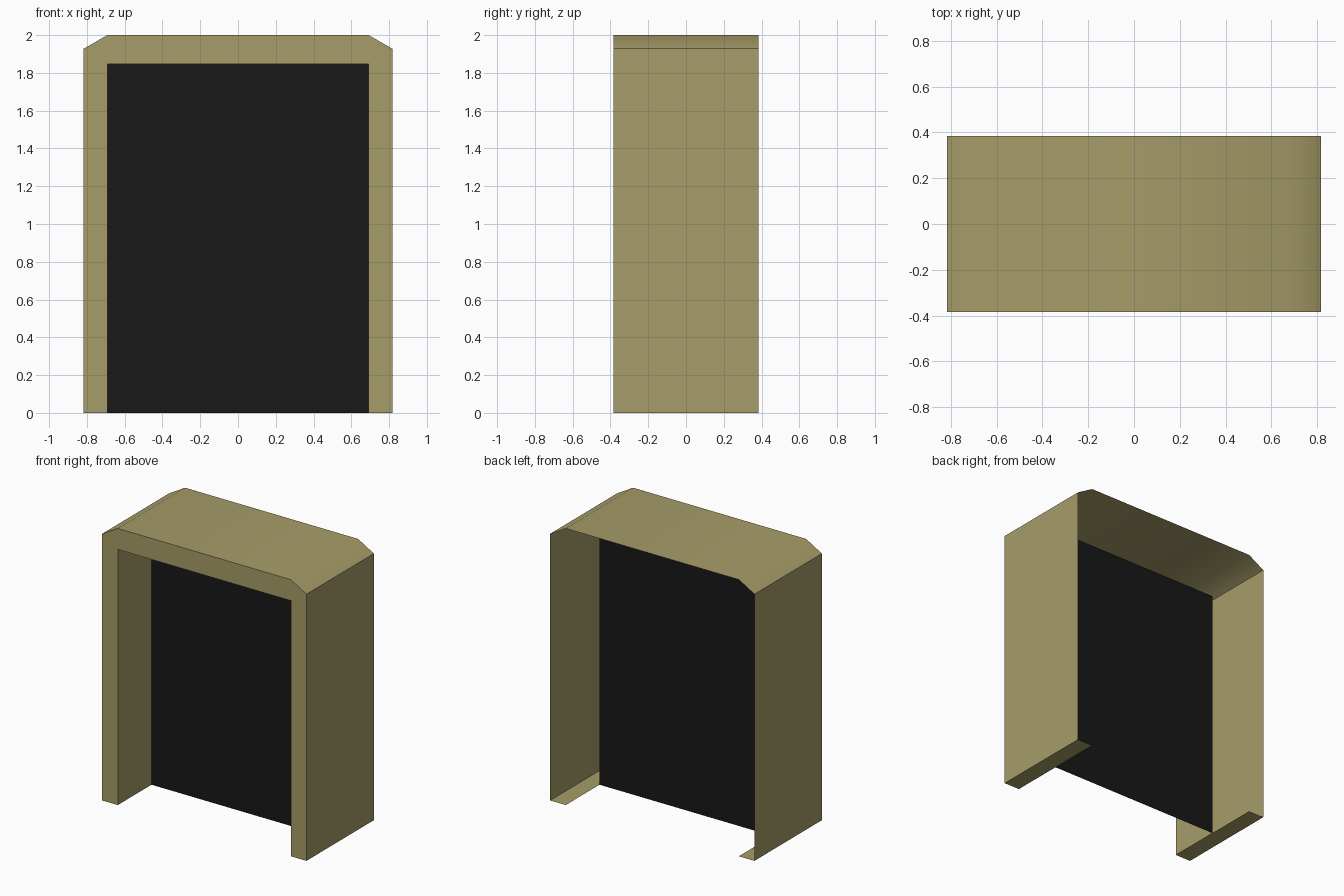
import bpy, bmesh, math

if "Cube" in bpy.data.objects:
    bpy.data.objects.remove(bpy.data.objects["Cube"])

W, IN, H, CH, OPEN, D = 0.817, 0.692, 2.0, 1.928, 1.848, 0.385


def material(name, color):
    m = bpy.data.materials.new(name)
    m.diffuse_color = (*color, 1)
    m.use_nodes = True
    m.node_tree.nodes["Principled BSDF"].inputs["Base Color"].default_value = m.diffuse_color
    return m


olive = material("olive_paint", (0.38, 0.335, 0.14))
black = material("black", (0.009, 0.009, 0.009))


def make(name, polys, mat):
    """Object from a few polygons, with shared corners welded."""
    bm = bmesh.new()
    for poly in polys:
        bm.faces.new([bm.verts.new(p) for p in poly])
    bmesh.ops.remove_doubles(bm, verts=bm.verts, dist=1e-5)
    me = bpy.data.meshes.new(name)
    bm.to_mesh(me)
    bm.free()
    ob = bpy.data.objects.new(name, me)
    bpy.context.collection.objects.link(ob)
    me.materials.append(mat)
    return ob


def sweep(profile, y0, y1):
    """Sheet made by extruding an open x-z profile along y."""
    return [[(a[0], y0, a[1]), (a[0], y1, a[1]), (b[0], y1, b[1]), (b[0], y0, b[1])]
            for a, b in zip(profile, profile[1:])]


outer = [(-IN, 0), (-W, 0), (-W, CH), (-IN, H), (IN, H), (W, CH), (W, 0), (IN, 0)]
inner = [(IN, 0), (IN, OPEN), (-IN, OPEN), (-IN, 0)]

# Outer shell: foot strips, walls, chamfers and roof, open at the back
shell = make("outer_shell", sweep(outer, -D, D), olive)
bpy.context.view_layer.objects.active = shell
shell.select_set(True)
bpy.ops.object.shade_smooth_by_angle(angle=math.radians(35))

# Flat front frame around the opening
make("front_frame", [[(x, -D, z) for x, z in outer + inner[1:3]]], olive)

# Jambs and soffit, running back to the dark panel
make("opening_lining", sweep(inner, -D, 0), olive)

# Dark panel halfway through the depth
make("dark_panel", [[(x, 0, z) for x, z in reversed(inner)]], black)
